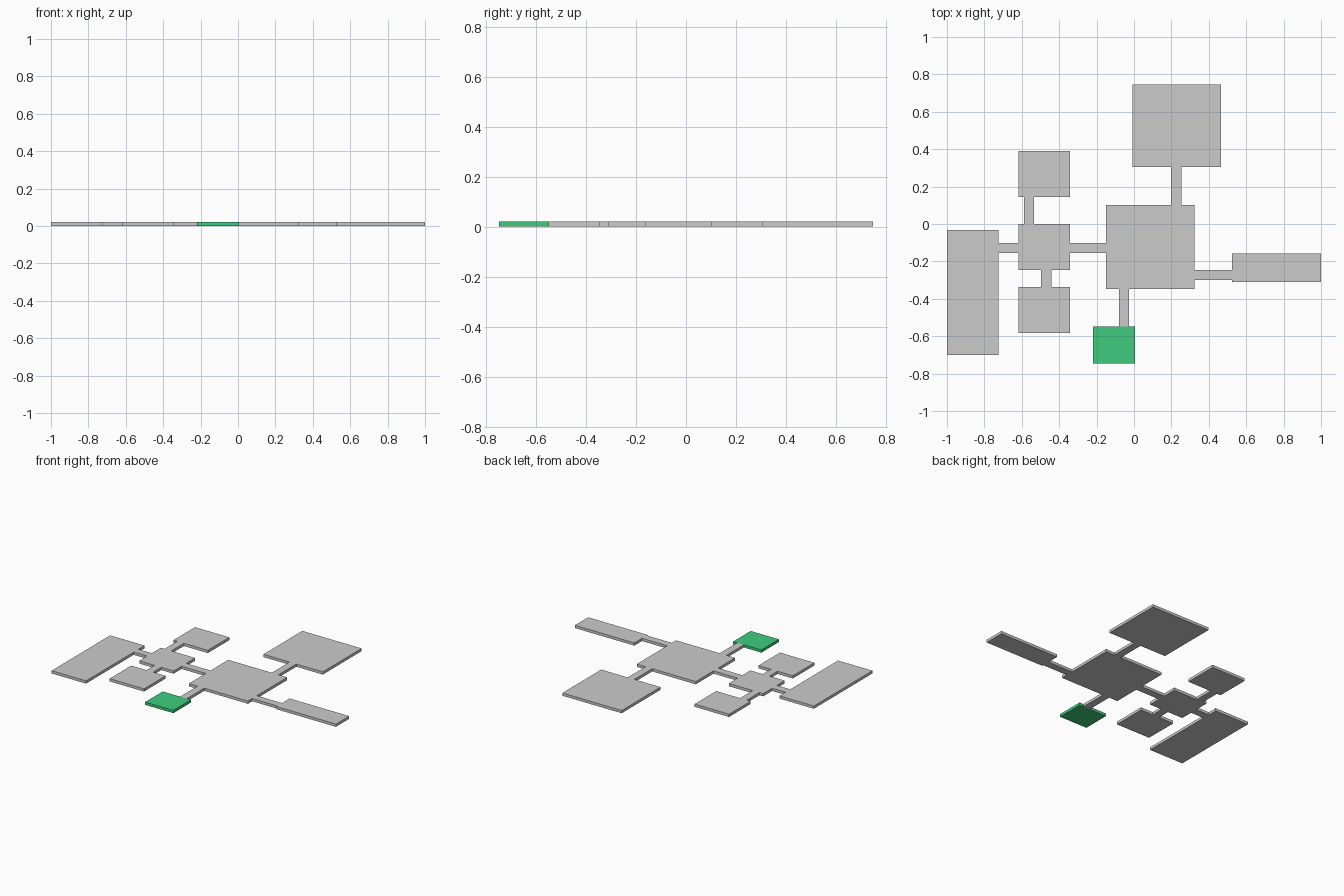
import bpy

if "Cube" in bpy.data.objects:
    bpy.data.objects.remove(bpy.data.objects["Cube"])

HEIGHT = 0.02


def slab(name, x0, x1, y0, y1, material=None):
    """Flat box resting on z = 0, given by its plan extents."""
    bpy.ops.mesh.primitive_cube_add(
        size=1, location=((x0 + x1) / 2, (y0 + y1) / 2, HEIGHT / 2))
    ob = bpy.context.object
    ob.name = ob.data.name = name
    ob.scale = (x1 - x0, y1 - y0, HEIGHT)
    bpy.ops.object.transform_apply(location=False, rotation=False, scale=True)
    if material:
        ob.data.materials.append(material)
    return ob


# Shared wall lines of the small west rooms and the central hall
WX0, WX1 = -0.618, -0.343
HX0, HX1, HY0, HY1 = -0.149, 0.323, -0.348, 0.101

# Rooms
rooms = {
    "long_west_room": (-1.0, -0.725, -0.70, -0.032),
    "upper_small_room": (WX0, WX1, 0.145, 0.391),
    "west_junction_room": (WX0, WX1, -0.245, 0.001),
    "lower_small_room": (WX0, WX1, -0.583, -0.337),
    "central_hall": (HX0, HX1, HY0, HY1),
    "north_room": (-0.009, 0.465, 0.304, 0.747),
    "east_room": (0.524, 1.0, -0.31, -0.159),
}
for name, extents in rooms.items():
    slab(name, *extents)

# Highlighted entrance room
green = bpy.data.materials.new("green_floor")
green.diffuse_color = (0.05, 0.60, 0.21, 1)
green.use_nodes = True
green.node_tree.nodes["Principled BSDF"].inputs["Base Color"].default_value = green.diffuse_color
slab("entrance_room", -0.219, 0.006, -0.747, -0.547, green)

# Corridors running east-west: x start, x end, centre y
HALF = 0.027
for name, x0, x1, y in (
    ("west_corridor", -0.725, WX0, -0.128),
    ("middle_corridor", WX1, HX0, -0.128),
    ("east_corridor", HX1, 0.524, -0.273),
):
    slab(name, x0, x1, y - HALF, y + HALF)

# Corridors running north-south: centre x, y start, y end
for name, x, y0, y1 in (
    ("upper_small_corridor", -0.561, 0.001, 0.145),
    ("lower_small_corridor", -0.469, -0.337, -0.245),
    ("north_corridor", 0.226, HY1, 0.304),
    ("entrance_corridor", -0.053, -0.547, HY0),
):
    slab(name, x - HALF, x + HALF, y0, y1)
